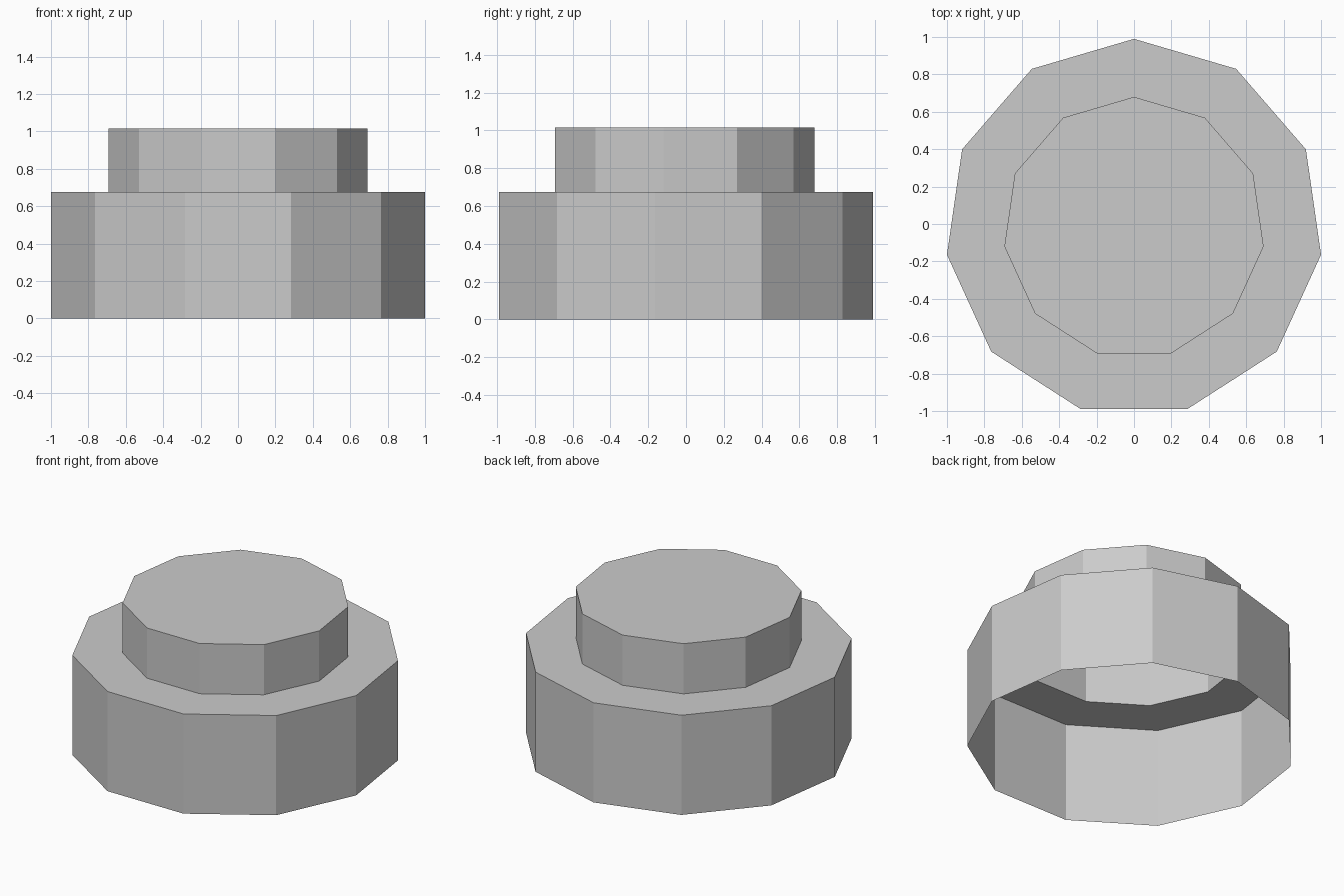
import bpy
import bmesh
import math

cube = bpy.data.objects.get("Cube")
if cube:
    bpy.data.objects.remove(cube, do_unlink=True)

SIDES = 11
CENTRE_Y = -0.0205

grey = bpy.data.materials.new("light_grey")
grey.use_nodes = True
colour = (0.6, 0.6, 0.6, 1.0)
grey.diffuse_color = colour
grey.node_tree.nodes["Principled BSDF"].inputs["Base Color"].default_value = colour


def ring(bm, radius, z):
    """Eleven-sided loop with one corner pointing to the back."""
    angles = [math.pi / 2 + math.tau * i / SIDES for i in range(SIDES)]
    return [bm.verts.new((radius * math.cos(a), radius * math.sin(a) + CENTRE_Y, z))
            for a in angles]


# Hollow stepped shell: outer wall, shoulder, stud wall, closed top, open bottom
profile = [(1.0103, 0.0), (1.0103, 0.675), (0.70, 0.675), (0.70, 1.015)]
bm = bmesh.new()
rings = [ring(bm, r, z) for r, z in profile]
for low, high in zip(rings, rings[1:]):
    for i in range(SIDES):
        j = (i + 1) % SIDES
        bm.faces.new((low[i], low[j], high[j], high[i]))
bm.faces.new(rings[-1])

mesh = bpy.data.meshes.new("round_stud_shell")
bm.to_mesh(mesh)
bm.free()
mesh.materials.append(grey)
shell = bpy.data.objects.new("round_stud_shell", mesh)
bpy.context.collection.objects.link(shell)
